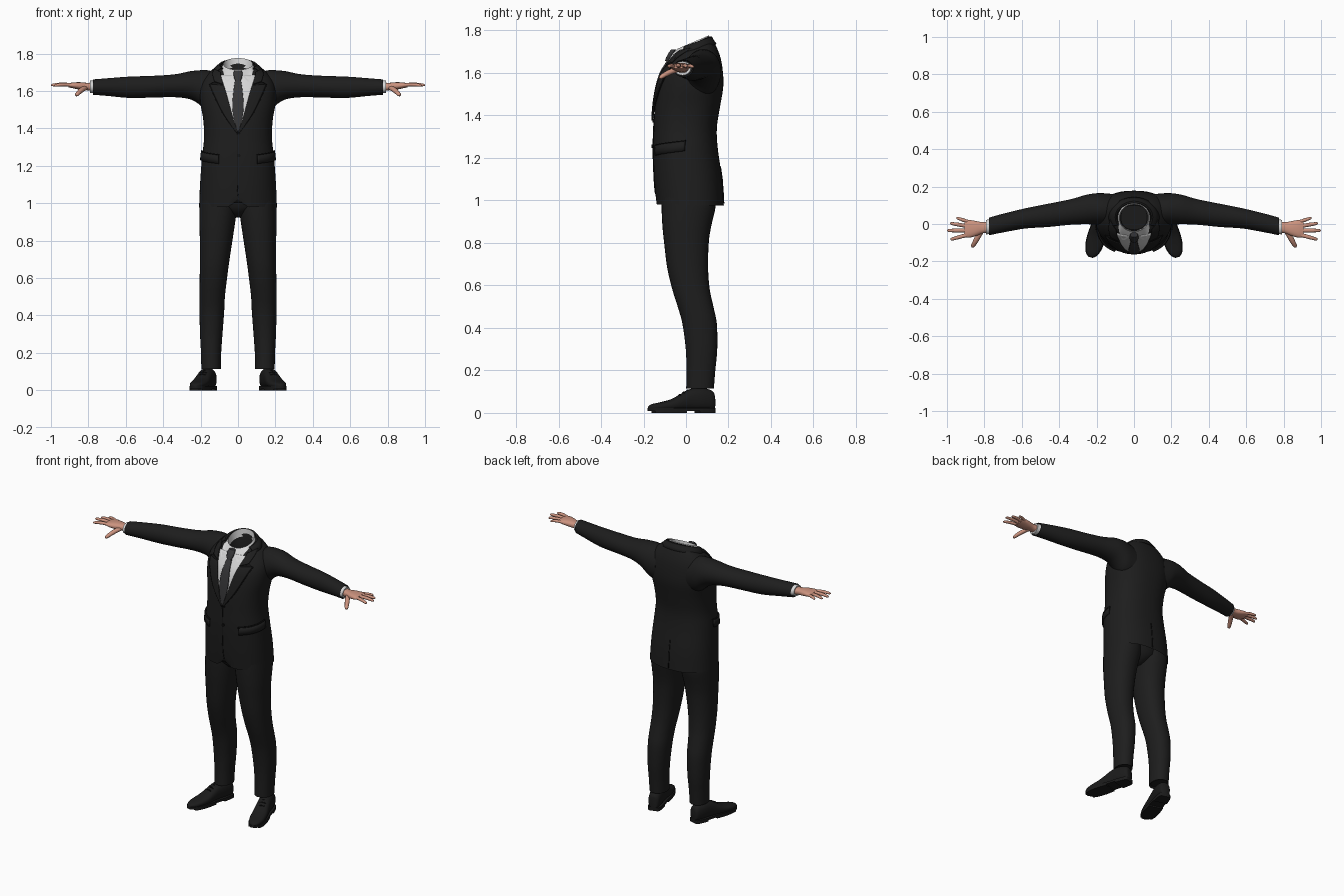
import bpy, bmesh, math
from mathutils import Vector
from mathutils.bvhtree import BVHTree

if "Cube" in bpy.data.objects:
    bpy.data.objects.remove(bpy.data.objects["Cube"])

def mat(name, r, g, b):
    m = bpy.data.materials.new(name)
    m.diffuse_color = (r, g, b, 1)
    m.use_nodes = True
    m.node_tree.nodes["Principled BSDF"].inputs["Base Color"].default_value = m.diffuse_color
    return m

SUIT = mat("suit black", .0125, .0125, .0125)
SEAM = mat("seam black", .006, .006, .006)
SHOE = mat("shoe black", .011, .011, .011)
TIE = mat("tie grey", .036, .036, .038)
SHIRT = mat("shirt white", .68, .68, .68)
SKIN = mat("skin", .60, .29, .21)

def spline(rows, k=4):
    """Catmull-Rom through rows of numbers."""
    out = []
    for i in range(len(rows) - 1):
        a, b, c, d = rows[max(i - 1, 0)], rows[i], rows[i + 1], rows[min(i + 2, len(rows) - 1)]
        for j in range(k):
            t = j / k
            out.append([.5 * (2 * q + (r - p) * t + (2 * p - 5 * q + 4 * r - s) * t * t
                        + (3 * q - p - 3 * r + s) * t ** 3) for p, q, r, s in zip(a, b, c, d)])
    return out + [list(rows[-1])]

def oval(ph, p):
    c, s = math.cos(ph), math.sin(ph)
    return math.copysign(abs(c) ** (2 / p), c), math.copysign(abs(s) ** (2 / p), s)

def ring(center, u, v, n=24, p=2.0):
    pts = []
    for i in range(n):
        a, b = oval(2 * math.pi * i / n, p)
        pts.append(Vector(center) + Vector(u) * a + Vector(v) * b)
    return pts

def make(name, rows, m, closed=True, caps=True, mirror=False, thick=0, angle=40):
    """Skin a list of point rows into a smooth object."""
    bm = bmesh.new()
    vs = [[bm.verts.new(p) for p in r] for r in rows]
    n = len(rows[0])
    for a, b in zip(vs, vs[1:]):
        for i in range(n if closed else n - 1):
            j = (i + 1) % n
            bm.faces.new((a[i], a[j], b[j], b[i]))
    if closed and caps:
        bm.faces.new(vs[0][::-1])
        bm.faces.new(vs[-1])
    bmesh.ops.recalc_face_normals(bm, faces=bm.faces)
    me = bpy.data.meshes.new(name)
    bm.to_mesh(me)
    bm.free()
    me.materials.append(m)
    me.shade_smooth()
    me.set_sharp_from_angle(angle=math.radians(angle))
    ob = bpy.data.objects.new(name, me)
    bpy.context.collection.objects.link(ob)
    if thick:
        so = ob.modifiers.new("thickness", 'SOLIDIFY')
        so.thickness, so.offset = thick, 0
    if mirror:
        ob.modifiers.new("mirror", 'MIRROR')
    return ob

# Jacket body: rows are front height, back height, half width, front y, back y
def body_ring(zf, zb, rx, yf, yb, n=64, p=2.35):
    pts = []
    for i in range(n):
        a, b = oval(2 * math.pi * i / n, p)
        pts.append(Vector((rx * a, (yf + yb) / 2 + (yb - yf) / 2 * b, zf + (zb - zf) * (b + 1) / 2)))
    return pts

profile = [(.98, .975, .208, -.14, .178), (1.1, 1.1, .203, -.15, .17), (1.24, 1.24, .193, -.155, .15),
           (1.34, 1.34, .182, -.152, .145), (1.44, 1.44, .185, -.147, .16), (1.53, 1.53, .2, -.133, .175),
           (1.60, 1.60, .203, -.112, .174), (1.64, 1.67, .188, -.088, .163), (1.675, 1.725, .15, -.066, .142),
           (1.695, 1.75, .11, -.052, .124), (1.70, 1.755, .085, -.045, .108)]
rows = [body_ring(*r) for r in spline(profile)]
for r, k in zip(rows, (1, .45, .15)):           # rounded cutaway at the front hem
    for v in r:
        if v.y < 0:
            v.z += .045 * k * math.exp(-(v.x / .028) ** 2)
inner = [body_ring(1.06, 1.06, .19, -.12, .16), body_ring(1.0, 1.0, .2, -.13, .17)]
neck = [body_ring(1.685, 1.74, .076, -.036, .1), body_ring(1.62, 1.64, .07, -.03, .1)]
make("jacket_body", inner + rows + neck, SUIT)

# Surface lookup so that plates follow the jacket
flat = [v for r in rows for v in r]
n = 64
quads = [(k * n + i, k * n + (i + 1) % n, (k + 1) * n + (i + 1) % n, (k + 1) * n + i)
         for k in range(len(rows) - 1) for i in range(n)]
tree = BVHTree.FromPolygons(flat, quads)

def front(x, z, off):
    hit = tree.ray_cast(Vector((x, -1, z)), Vector((0, 1, 0)))[0]
    y = hit.y if hit else -.045
    if z > 1.66 and abs(x) < .06:
        y = min(y, -.045)
    return Vector((x, y - off, z))

def side(deg, z, off):
    d = Vector((math.cos(math.radians(deg)), math.sin(math.radians(deg)), 0))
    hit = tree.ray_cast(Vector((0, .01, z)) + d, -d)[0]
    return hit + d * off

def front_plate(name, edges, m, off, thick, mirror=False, cols=8, k=5):
    """edges: rows of inner x, inner z, outer x, outer z."""
    rows = [[front(a + (c - a) * i / cols, b + (d - b) * i / cols, off) for i in range(cols + 1)]
            for a, b, c, d in spline(edges, k)]
    return make(name, rows, m, closed=False, mirror=mirror, thick=thick)

# Shirt front, tie, lapels
front_plate("shirt_front", [(-w, z, w, z) for w, z in
            ((.004, 1.385), (.04, 1.48), (.075, 1.6), (.098, 1.685))], SHIRT, .003, .004, cols=14)
front_plate("tie_blade", [(-w, z, w, z) for w, z in
            ((.004, 1.385), (.022, 1.45), (.03, 1.52), (.024, 1.6), (.014, 1.665))], TIE, .009, .007)
make("tie_knot", [ring((0, y, z), (w, 0, 0), (0, .012, 0), 16, 3) for z, w, y in
     ((1.655, .014, -.088), (1.67, .021, -.083), (1.695, .025, -.07), (1.71, .02, -.058))], TIE)
front_plate("lapel", [(.0, 1.375, .006, 1.375), (.03, 1.47, .075, 1.475), (.062, 1.585, .125, 1.575),
                      (.075, 1.628, .15, 1.635)], SUIT, .008, .008, True)
front_plate("lapel_collar", [(.077, 1.634, .125, 1.65), (.09, 1.675, .135, 1.69), (.094, 1.70, .125, 1.715)],
            SUIT, .008, .008, True)
front_plate("lapel_notch", [(.076, 1.627, .15, 1.636), (.077, 1.634, .128, 1.648)], SEAM, .008, .005, True)
front_plate("lapel_edge", [(.004, 1.375, .008, 1.375), (.075, 1.475, .079, 1.473), (.125, 1.575, .129, 1.573),
                           (.15, 1.635, .154, 1.634)], SEAM, .005, .004, True, cols=2)

# Shirt collar: folded band whose wings drop at the front
top, low = [], []
for i in range(64):
    ph = 2 * math.pi * i / 64
    a, b = oval(ph, 2.1)
    f = abs((ph - 1.5 * math.pi + math.pi) % (2 * math.pi) - math.pi)      # angle from front
    drop = .055 * math.exp(-((f - .62) / .34) ** 2)
    top.append(Vector((.078 * a, .033 + .073 * b, 1.745 + .031 * b)))
    g = .088 + .2 * drop
    p = Vector((g * a, .033 + (.078 + .3 * drop) * b, 1.722 + .022 * b - drop))
    if b < 0 and p.z < 1.71:
        p.y = min(p.y, front(p.x, p.z, .008).y)
    low.append(p)
stand = [Vector((v.x * .94, .033 + (v.y - .033) * .94, v.z - .05)) for v in top]
crown = [Vector((v.x * 1.03, .033 + (v.y - .033) * 1.03, v.z - .002)) for v in top]
mid = [(a + b) / 2 for a, b in zip(crown, low)]
make("shirt_collar", [stand, top, crown, mid, low], SHIRT, caps=False, angle=60)

# Jacket collar around the back of the neck
arc = [math.radians(-28 + 236 * i / 40) for i in range(41)]
make("jacket_collar", [[Vector((rx * math.cos(t), .035 + ry * math.sin(t), z + k * math.sin(t))) for t in arc]
     for rx, ry, z, k in ((.092, .076, 1.735, .034), (.1, .085, 1.738, .03), (.115, .095, 1.728, .022),
                          (.135, .106, 1.705, .03))], SUIT, closed=False, thick=.007)

# Front edge, buttons, pockets, back vent
front_plate("front_edge_seam", [(a, z, a + .004, z) for a, z in
            ((-.006, 1.375), (-.006, 1.2), (-.005, 1.08), (.0, 1.03))], SEAM, .001, .003, cols=1)
for i, z in enumerate((1.375, 1.255)):
    p = front(.004, z, .004)
    make(f"button_{i + 1}", [ring(p + Vector((0, d, 0)), (.009, 0, 0), (0, 0, .009), 14)
         for d in (.006, -.003)], SEAM)
def band(z0, z1, d0, d1, slope=.022, cols=16):
    return [[side(d0 + (d1 - d0) * i / cols, z - slope * (i / cols - .5) * -1, .005)
             for i in range(cols + 1)] for z in (z0, (z0 + z1) / 2, z1)]
make("pocket_flap", band(1.222, 1.268, -56, -4), SUIT, closed=False, mirror=True, thick=.009)
make("pocket_welt", band(1.268, 1.272, -57, -3), SEAM, closed=False, mirror=True, thick=.01)
make("back_vent", [[side(d, z, .001) for d in (89.2, 90.8)] for z in (.985, 1.04, 1.1, 1.16)],
     SEAM, closed=False, thick=.004)

# Sleeves: x, centre y, centre z, half depth, half height
sleeve = [(.11, .075, 1.59, .085, .11), (.17, .079, 1.604, .086, .108), (.215, .08, 1.622, .083, .088),
          (.26, .077, 1.631, .078, .074), (.34, .064, 1.628, .068, .061), (.46, .046, 1.623, .062, .058),
          (.58, .03, 1.62, .054, .057), (.70, .005, 1.621, .05, .047), (.775, -.013, 1.621, .047, .041)]
rows = [ring((x, y, z), (0, a, 0), (0, 0, b), 32) for x, y, z, a, b in spline(sleeve)]
rows.append(ring((.765, -.012, 1.621), (0, .04, 0), (0, 0, .035), 32))
make("sleeve", rows, SUIT, mirror=True)
make("shirt_cuff", [ring((x, y, 1.622), (0, a, 0), (0, 0, a * .85), 28) for x, y, a in
     ((.76, -.012, .039), (.79, -.017, .039), (.788, -.017, .034))], SHIRT, mirror=True)

# Hands
palm = [(.775, -.016, 1.622, .029, .023), (.81, -.02, 1.624, .03, .02), (.845, -.024, 1.627, .04, .02),
        (.88, -.026, 1.63, .047, .016), (.905, -.027, 1.631, .043, .011)]
make("palm", [ring((x, y, z), (0, a, 0), (0, 0, b), 24, 2.4) for x, y, z, a, b in spline(palm)],
     SKIN, mirror=True)

def finger(name, a, b, r):
    a, b = Vector(a), Vector(b)
    d = (b - a).normalized()
    u = d.cross(Vector((0, 0, 1))).normalized()
    v = u.cross(d)
    rows = []
    for t, k in ((0, 1), (.25, 1), (.4, .95), (.5, 1), (.7, .88), (.88, .8), (.96, .58), (1, .2)):
        c = a.lerp(b, t) + Vector((0, 0, .005 * math.sin(t * math.pi)))
        rows.append(ring(c, u * r * k, v * r * k * .9, 14))
    make(name, rows, SKIN, mirror=True)

finger("little_finger", (.875, .008, 1.628), (.95, .034, 1.628), .0095)
finger("ring_finger", (.885, -.012, 1.63), (.984, .004, 1.629), .0105)
finger("middle_finger", (.885, -.034, 1.631), (1.0, -.035, 1.631), .011)
finger("index_finger", (.88, -.055, 1.63), (.982, -.083, 1.629), .0108)
finger("thumb", (.815, -.035, 1.618), (.866, -.125, 1.576), .0145)

# Trouser legs: z, centre x, centre y, half width, half depth
leg = [(1.04, .105, .012, .098, .125), (.97, .106, .012, .1, .127), (.88, .112, .004, .094, .115),
       (.8, .117, .002, .087, .105), (.68, .126, .008, .078, .096), (.58, .133, .024, .072, .088),
       (.5, .138, .045, .068, .084), (.42, .14, .064, .066, .081), (.3, .143, .073, .06, .074),
       (.2, .144, .07, .054, .068), (.115, .144, .066, .052, .065)]
rows = [ring((x, y, z), (a, 0, 0), (0, b, 0), 32, 2.2) for z, x, y, a, b in spline(leg)]
rows.append(ring((.144, .066, .125), (.045, 0, 0), (0, .057, 0), 32))
make("trouser_leg", rows, SUIT, mirror=True)
make("trouser_seat", [ring((0, .012, z), (a, 0, 0), (0, b, 0), 32, 2.2) for z, a, b in
     ((.925, .02, .05), (.95, .06, .09), (.98, .12, .115), (1.05, .18, .12))], SUIT)

# Shoes point outwards, heel to toe
heel, toe = Vector((.143, .132, 0)), Vector((.232, -.178, 0))
ax = (toe - heel).normalized()
across = Vector((-ax.y, ax.x, 0))
last = [(0, .022, .085), (.04, .034, .105), (.2, .041, .118), (.36, .041, .112), (.5, .044, .088),
        (.64, .047, .064), (.8, .044, .05), (.92, .033, .042), (.98, .018, .034), (1, .008, .026)]
fine = spline(last, 3)
make("shoe_upper", [ring(heel.lerp(toe, t) + Vector((0, 0, h / 2 + .006)), across * w, (0, 0, h / 2 - .005), 24, 2.5)
     for t, w, h in fine], SHOE, mirror=True)

def slab(name, z0, z1, t0, t1):
    pick = [(heel.lerp(toe, t), w + .003) for t, w, h in fine if t0 <= t <= t1]
    out = [c + across * w for c, w in pick] + [c - across * w for c, w in reversed(pick)]
    make(name, [[p + Vector((0, 0, z)) for p in out] for z in (z0, z1)], SHOE, mirror=True)

slab("shoe_sole", .008, .022, 0, 1)
slab("shoe_heel", 0, .02, 0, .3)
slab("shoe_ball", 0, .012, .45, .93)
for i, (t, h) in enumerate(((.4, .106), (.46, .097), (.52, .086))):
    c = heel.lerp(toe, t) + Vector((0, 0, h))
    make(f"lace_{i + 1}", [ring(c + across * s * .02 - Vector((0, 0, .006 * abs(s))), ax * .004, (0, 0, .004), 8)
         for s in (-1, 0, 1)], SEAM, mirror=True)
